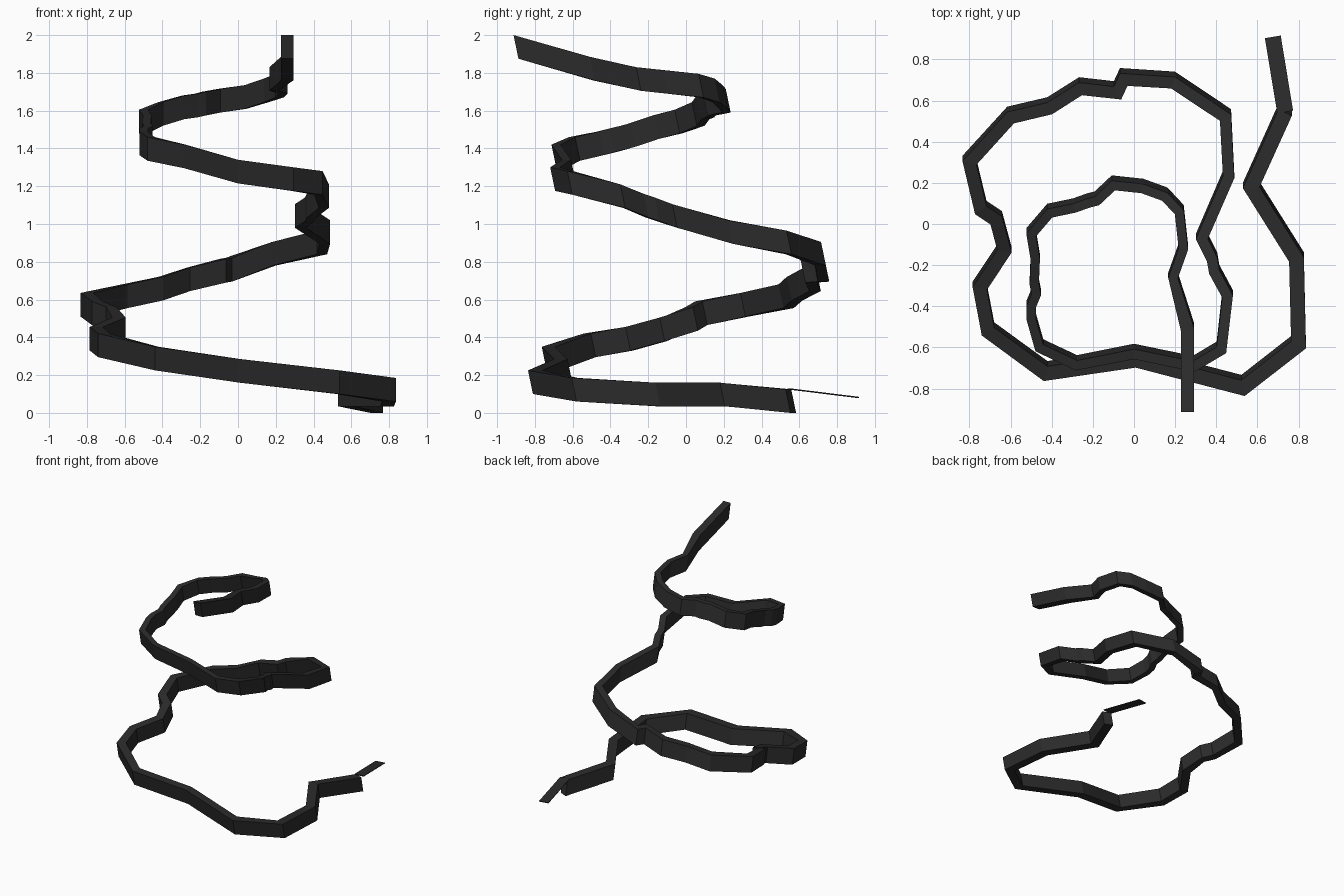
import bpy, bmesh
from mathutils import Vector

if "Cube" in bpy.data.objects:
    bpy.data.objects.remove(bpy.data.objects["Cube"])

# Centre line of the ribbon from its upper end down: x, y, height of top edge
PATH = [
    (.26, -.90, 2.0), (.26, -.50, 1.885), (.19, -.25, 1.83), (.24, -.11, 1.815),
    (.22, .07, 1.795), (.15, .145, 1.77), (.04, .185, 1.735), (-.10, .20, 1.715),
    (-.18, .125, 1.70), (-.22, .115, 1.69), (-.29, .09, 1.68), (-.41, .065, 1.645),
    (-.50, -.04, 1.605), (-.48, -.16, 1.575), (-.485, -.28, 1.535), (-.475, -.33, 1.52),
    (-.50, -.39, 1.505), (-.50, -.45, 1.49), (-.46, -.59, 1.46), (-.28, -.675, 1.42),
    (0, -.62, 1.34), (.29, -.68, 1.30), (.425, -.60, 1.28), (.455, -.34, 1.21),
    (.39, -.22, 1.16), (.38, -.16, 1.14), (.33, -.06, 1.105), (.46, .24, 1.02),
    (.445, .53, .965), (.19, .70, .905), (-.05, .715, .82), (-.08, .65, .815),
    (-.26, .67, .77), (-.41, .575, .72), (-.60, .53, .68), (-.80, .31, .635),
    (-.745, .08, .59), (-.67, .03, .56), (-.63, -.12, .505), (-.75, -.30, .455),
    (-.71, -.51, .42), (-.43, -.715, .35),
]
PATH += [(.01, -.65, .285), (.53, -.785, .225), (.80, -.575, .185),
         (.79, -.16, .16), (.57, .19, .16), (.735, .555, .125)]
HEIGHT, LEAN = .12, .013

black = bpy.data.materials.new("charcoal")
black.diffuse_color = (.024, .024, .024, 1)
black.use_nodes = True
black.node_tree.nodes["Principled BSDF"].inputs["Base Color"].default_value = black.diffuse_color


def make(name, bm):
    bmesh.ops.recalc_face_normals(bm, faces=bm.faces)
    me = bpy.data.meshes.new(name)
    bm.to_mesh(me)
    bm.free()
    me.materials.append(black)
    ob = bpy.data.objects.new(name, me)
    bpy.context.collection.objects.link(ob)


def sweep(name, pts, heights, widths, lean):
    """Mitred rectangular band; the section's lower edge leans towards +y."""
    bm = bmesh.new()
    rings = []
    for i, (x, y, z) in enumerate(pts):
        p = Vector((x, y))
        a = p - Vector(pts[i - 1][:2]) if i else None
        b = Vector(pts[i + 1][:2]) - p if i < len(pts) - 1 else None
        a, b = (a or b).normalized(), (b or a).normalized()
        t = (a + b).normalized()
        side = Vector((-t.y, t.x)) * widths[i] / 2 / max(t.dot(a), .75)
        rings.append([bm.verts.new((p.x + s * side.x, p.y + s * side.y + d * lean, z - h))
                      for s, d, h in ((1, -1, 0), (-1, -1, 0),
                                      (-1, 1, heights[i]), (1, 1, heights[i]))])
    for r, q in zip(rings, rings[1:]):
        for k in range(4):
            bm.faces.new((r[k], r[(k + 1) % 4], q[(k + 1) % 4], q[k]))
    bm.faces.new(rings[0])
    bm.faces.new(rings[-1])
    make(name, bm)


# Spiral band, widening towards the bottom
widths = [.065 if i < 2 else max(.045, .075 - .02 * p[2]) for i, p in enumerate(PATH)]
sweep("spiral_band", PATH, [HEIGHT + .005] * len(PATH), widths, LEAN)

# Thin flat tail at the lower end
sweep("flat_tail", [(.735, .545, .13), (.675, .91, .085)], [.006] * 2, [.078] * 2, 0)
